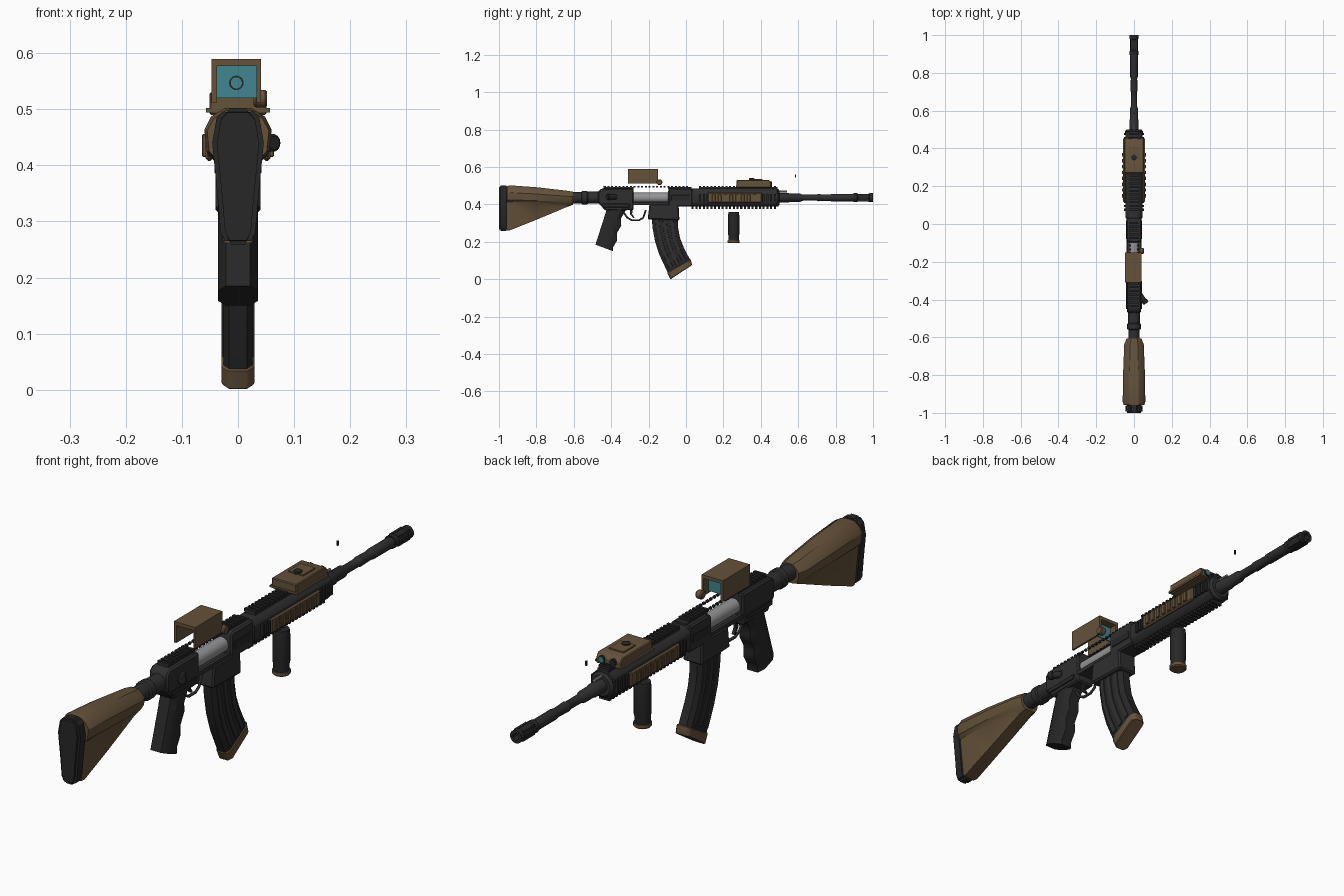
import bpy, bmesh, math
from mathutils import Vector

cube = bpy.data.objects.get("Cube")
if cube:
    bpy.data.objects.remove(cube, do_unlink=True)


def material(name, r, g, b):
    m = bpy.data.materials.new(name)
    m.use_nodes = True
    m.diffuse_color = (r, g, b, 1)
    m.node_tree.nodes["Principled BSDF"].inputs["Base Color"].default_value = (r, g, b, 1)
    return m


DARK = material("dark metal", 0.028, 0.028, 0.03)
BLACK = material("black polymer", 0.02, 0.02, 0.021)
TAN = material("tan", 0.13, 0.085, 0.042)
STEEL = material("bare steel", 0.3, 0.3, 0.31)
LENS = material("teal glass", 0.05, 0.24, 0.28)
AXIS_Z = 0.436


def finish(name, bm, mat, bevel=0.0, segments=1):
    bmesh.ops.recalc_face_normals(bm, faces=bm.faces[:])
    if bevel:
        sharp = [e for e in bm.edges if e.calc_face_angle(0) > 0.6]
        bmesh.ops.bevel(bm, geom=sharp, offset=bevel, segments=segments,
                        affect='EDGES', clamp_overlap=True)
    mesh = bpy.data.meshes.new(name)
    bm.to_mesh(mesh)
    bm.free()
    mesh.materials.append(mat)
    obj = bpy.data.objects.new(name, mesh)
    bpy.context.collection.objects.link(obj)
    bpy.ops.object.select_all(action='DESELECT')
    obj.select_set(True)
    bpy.context.view_layer.objects.active = obj
    bpy.ops.object.shade_smooth_by_angle(angle=math.radians(32))
    return obj


def loft(name, rings, mat, bevel=0.0, segments=1):
    bm = bmesh.new()
    loops = [[bm.verts.new(p) for p in ring] for ring in rings]
    n = len(loops[0])
    for a, b in zip(loops, loops[1:]):
        for i in range(n):
            bm.faces.new((a[i], a[(i + 1) % n], b[(i + 1) % n], b[i]))
    bm.faces.new(loops[0])
    bm.faces.new(loops[-1])
    return finish(name, bm, mat, bevel, segments)


def boxes(name, spans, mat, bevel=0.0):
    # One object made from several (x0, x1, y0, y1, z0, z1) blocks
    bm = bmesh.new()
    for x0, x1, y0, y1, z0, z1 in spans:
        made = bmesh.ops.create_cube(bm, size=1)
        for v in made["verts"]:
            v.co = ((x0 + x1) / 2 + v.co.x * (x1 - x0),
                    (y0 + y1) / 2 + v.co.y * (y1 - y0),
                    (z0 + z1) / 2 + v.co.z * (z1 - z0))
    return finish(name, bm, mat, bevel)


def extrude(name, profile, half, mat, bevel=0.0):
    # Side profile of (y, z) points, widened along x
    return loft(name, [[(x, y, z) for y, z in profile] for x in (-half, half)], mat, bevel)


def lathe(name, origin, direction, profile, mat, sides=20):
    # Profile of (distance, radius) turned about any axis
    turn = Vector(direction).to_track_quat('Z', 'Y')
    angles = [2 * math.pi * i / sides for i in range(sides)]
    rings = [[Vector(origin) + turn @ Vector((r * math.cos(a), r * math.sin(a), d))
              for a in angles] for d, r in profile]
    return loft(name, rings, mat)


def mirrored(half):
    return half + [(-x, z) for x, z in reversed(half)]


def strip(name, edges, half, mat, f0=0.0, f1=1.0, chamfer=0.2, bevel=0.0):
    # Loft through (back y, back z, front y, front z) edges, eight sided
    outline = [(-0.6, 0), (-1, chamfer), (-1, 1 - chamfer), (-0.6, 1),
               (0.6, 1), (1, 1 - chamfer), (1, chamfer), (0.6, 0)]
    rings = []
    for by, bz, fy, fz in edges:
        ring = []
        for x, f in outline:
            f = f0 + (f1 - f0) * f
            ring.append((x * half, by + (fy - by) * f, bz + (fz - bz) * f))
        rings.append(ring)
    return loft(name, rings, mat, bevel)


# Shoulder stock with a raised upper tube
def stock_ring(y, top, bottom, wide, shelf):
    half = [(wide * 0.4, top), (wide * 0.8, top - 0.015), (wide, (top + shelf) / 2),
            (wide * 0.93, shelf), (wide * 0.72, shelf - 0.012), (wide * 0.45, bottom)]
    return [(x, y, z) for x, z in mirrored(half)]


loft("stock", [stock_ring(-0.958, 0.498, 0.262, 0.055, 0.425),
               stock_ring(-0.94, 0.502, 0.262, 0.06, 0.425),
               stock_ring(-0.80, 0.492, 0.318, 0.058, 0.42),
               stock_ring(-0.64, 0.474, 0.385, 0.052, 0.414),
               stock_ring(-0.605, 0.468, 0.398, 0.04, 0.415)], TAN)
pad = mirrored([(0.022, 0.502), (0.038, 0.485), (0.046, 0.44), (0.037, 0.35),
                (0.031, 0.28), (0.02, 0.258)])
loft("butt_pad", [[(x, y, z) for x, z in pad] for y in (-1.0, -0.953)], BLACK, 0.008, 2)
lathe("stock_tube", (0, -0.62, AXIS_Z), (0, 1, 0),
      [(0, 0.03), (0.06, 0.03), (0.065, 0.036), (0.09, 0.036), (0.095, 0.032), (0.17, 0.032)], DARK)

# Receiver, with an open middle showing the bolt
extrude("rear_receiver", [(-0.47, 0.41), (-0.47, 0.47), (-0.45, 0.486), (-0.28, 0.486),
                          (-0.28, 0.37), (-0.43, 0.366)], 0.038, DARK, 0.006)
boxes("receiver_spine", [(s - 0.006, s + 0.006, -0.29, -0.08, 0.396, 0.412)
                         for s in (-0.03, 0.03)] + [(-0.03, 0.03, -0.29, -0.08, 0.398, 0.406)], DARK)
lathe("bolt", (0, -0.29, AXIS_Z), (0, 1, 0), [(0, 0.027), (0.21, 0.027)], STEEL)
extrude("front_receiver", [(-0.095, 0.39), (-0.095, 0.478), (-0.085, 0.487), (0.035, 0.487),
                           (0.035, 0.388)], 0.04, DARK, 0.006)
extrude("magazine_well", [(-0.205, 0.32), (-0.195, 0.403), (-0.04, 0.403), (-0.035, 0.315)],
        0.04, DARK, 0.006)
boxes("receiver_plates", [(s * 0.038 - 0.004, s * 0.038 + 0.004, y0, y1, z0, z1)
                          for s in (-1, 1)
                          for y0, y1, z0, z1 in ((-0.45, -0.30, 0.385, 0.405),
                                                 (-0.08, 0.02, 0.42, 0.45))], BLACK, 0.002)
lathe("bolt_assist", (0.033, -0.375, 0.44), (0.55, -0.8, 0),
      [(0, 0.013), (0.035, 0.013), (0.037, 0.016), (0.052, 0.016), (0.055, 0.012)], BLACK, 14)

# Pistol grip with finger bumps
grip = []
for i in range(13):
    t = i / 12
    bump = 0.006 * math.sin(t * math.pi * 6) if t < 0.95 else 0
    grip.append((-0.42 - 0.064 * t, 0.385 - 0.2 * t, -0.325 - 0.065 * t + bump, 0.385 - 0.235 * t))
strip("pistol_grip", grip, 0.036, BLACK, chamfer=0.25)

# Trigger and guard
curve = bpy.data.curves.new("trigger_guard", 'CURVE')
curve.dimensions = '3D'
curve.bevel_depth = 0.0055
curve.bevel_resolution = 1
spline = curve.splines.new('POLY')
path = [(-0.335, 0.36), (-0.315, 0.33), (-0.29, 0.316), (-0.25, 0.316), (-0.228, 0.33), (-0.215, 0.37)]
spline.points.add(len(path) - 1)
for p, (y, z) in zip(spline.points, path):
    p.co = (0, y, z, 1)
curve.materials.append(DARK)
bpy.context.collection.objects.link(bpy.data.objects.new("trigger_guard", curve))
extrude("trigger", [(-0.30, 0.375), (-0.285, 0.375), (-0.288, 0.35), (-0.275, 0.33),
                    (-0.283, 0.328), (-0.30, 0.35)], 0.006, BLACK)

# Curved magazine with long ribs and a base plate
mag = [(-0.185, 0.34, -0.045, 0.34), (-0.178, 0.27, -0.043, 0.28), (-0.165, 0.20, -0.032, 0.22),
       (-0.142, 0.13, -0.012, 0.17), (-0.095, 0.03, 0.026, 0.096)]
strip("magazine", mag, 0.026, BLACK, chamfer=0.12)
for i, f in enumerate((0.12, 0.4, 0.68)):
    strip("magazine_rib_%d" % (i + 1), mag[:-1] + [(-0.105, 0.05, 0.016, 0.115)],
          0.029, DARK, f, f + 0.18, 0.1)
strip("magazine_base", [(-0.101, 0.036, 0.025, 0.108), (-0.083, 0.0, 0.033, 0.076)],
      0.029, TAN, chamfer=0.1, bevel=0.003)

# Handguard
guard = mirrored([(0.024, 0.485), (0.044, 0.465), (0.044, 0.408), (0.026, 0.388)])
loft("handguard", [[(x, y, z) for x, z in guard] for y in (0.03, 0.49)], DARK, 0.003)
lathe("handguard_cap", (0, 0.47, AXIS_Z), (0, 1, 0), [(0, 0.047), (0.022, 0.047), (0.03, 0.038)], DARK)


def teeth(start, end):
    count = round((end - start) / 0.02)
    return [(start + i * 0.02, start + i * 0.02 + 0.011) for i in range(count)]


front_teeth = teeth(0.07, 0.49)
boxes("top_rail", [(-0.022, 0.022, y0, y1, 0.48, 0.492)
                   for y0, y1 in ((-0.44, -0.28), (-0.095, 0.03), (0.07, 0.49))], DARK)
boxes("top_rail_teeth", [(-0.024, 0.024, a, b, 0.49, 0.5) for a, b in front_teeth
                         + teeth(-0.44, -0.28) + teeth(-0.1, 0.02)], BLACK)
boxes("port_teeth", [(s - 0.004, s + 0.004, a, b, 0.491, 0.499) for s in (-0.02, 0.02)
                     for a, b in teeth(-0.28, -0.1)], BLACK)
boxes("bottom_rail_teeth", [(-0.022, 0.022, a, b, 0.376, 0.39) for a, b in teeth(0.03, 0.49)], BLACK)
for side, s in (("left", 1), ("right", -1)):
    spans = [tuple(sorted((s * 0.042, s * 0.054))) + (a, b, 0.415, 0.457) for a, b in front_teeth]
    boxes(side + "_rail_teeth", spans, BLACK)
    inner, outer = sorted((s * 0.044, s * 0.058))
    boxes(side + "_rail_panel", [(inner, outer, 0.115, 0.405, 0.408, 0.463)], TAN, 0.005)
    ribs = [tuple(sorted((s * 0.055, s * 0.064))) + (0.14 + i * 0.031, 0.158 + i * 0.031, 0.415, 0.456)
            for i in range(8)]
    boxes(side + "_panel_ribs", ribs, TAN, 0.002)

# Vertical foregrip
lathe("foregrip", (0, 0.255, 0.2), (0, 0, 1),
      [(0, 0.028), (0.03, 0.028), (0.04, 0.03), (0.14, 0.03), (0.16, 0.028)], BLACK)
lathe("foregrip_foot", (0, 0.255, 0.193), (0, 0, 1), [(0, 0.028), (0.004, 0.032), (0.015, 0.032)], TAN)

# Barrel and muzzle
lathe("barrel", (0, 0, AXIS_Z), (0, 1, 0),
      [(0.48, 0.025), (0.55, 0.025), (0.555, 0.022), (0.61, 0.022), (0.625, 0.016), (0.70, 0.016),
       (0.705, 0.019), (0.77, 0.017), (0.78, 0.02), (0.90, 0.02)], DARK)
lathe("muzzle", (0, 0, AXIS_Z), (0, 1, 0),
      [(0.895, 0.024), (0.915, 0.024), (0.92, 0.02), (0.975, 0.02), (0.98, 0.024), (1.0, 0.024),
       (1.0, 0.012), (0.96, 0.011)], BLACK)
boxes("muzzle_bars", [(x - 0.005, x + 0.005, 0.915, 0.985, z - 0.005, z + 0.005)
                      for x in (-0.014, 0.014) for z in (AXIS_Z - 0.014, AXIS_Z + 0.014)], BLACK)
lathe("gas_rod", (0, 0.48, 0.47), (0, 1, 0), [(0, 0.006), (0.06, 0.006)], STEEL, 10)
boxes("front_sight_blade", [(-0.003, 0.003, 0.582, 0.588, 0.543, 0.56)], BLACK)

# Hooded optic, open at both ends and below
boxes("optic_hood", [(-0.047, 0.041, -0.31, -0.15, 0.577, 0.59),
                     (-0.047, -0.037, -0.31, -0.15, 0.512, 0.58),
                     (0.033, 0.041, -0.31, -0.15, 0.512, 0.58)], TAN)
lathe("optic_knob", (0.028, -0.142, 0.519), (1, 0, 0),
      [(0, 0.013), (0.004, 0.016), (0.02, 0.016), (0.024, 0.013)], TAN, 14)
boxes("optic_lens", [(-0.037, 0.033, -0.184, -0.18, 0.52, 0.577)], LENS)
reticle = [(0, 0.013), (-0.002, 0.013), (-0.002, 0.01), (0, 0.01)]
lathe("optic_reticle", (-0.003, -0.183, 0.547), (0, 1, 0), reticle, BLACK)

# Front pointer box
extrude("pointer_box", [(0.27, 0.49), (0.27, 0.53), (0.445, 0.53), (0.455, 0.515), (0.455, 0.49)],
        0.051, TAN, 0.003)
boxes("pointer_flange", [(-0.057, 0.057, 0.268, 0.452, 0.494, 0.502),
                         (-0.03, 0.03, 0.34, 0.41, 0.528, 0.535)], TAN)
lathe("pointer_button", (0, 0.352, 0.53), (0, 0, 1), [(0, 0.015), (0.009, 0.015), (0.011, 0.011)], BLACK, 16)
for name, x, mat in (("left", 0.027, LENS), ("right", -0.02, BLACK)):
    lathe(name + "_pointer_rim", (x, 0.45, 0.51), (0, 1, 0), [(0, 0.013), (0.009, 0.013)], BLACK, 16)
    lathe(name + "_pointer_lens", (x, 0.45, 0.51), (0, 1, 0), [(0, 0.01), (0.011, 0.01)], mat, 16)
